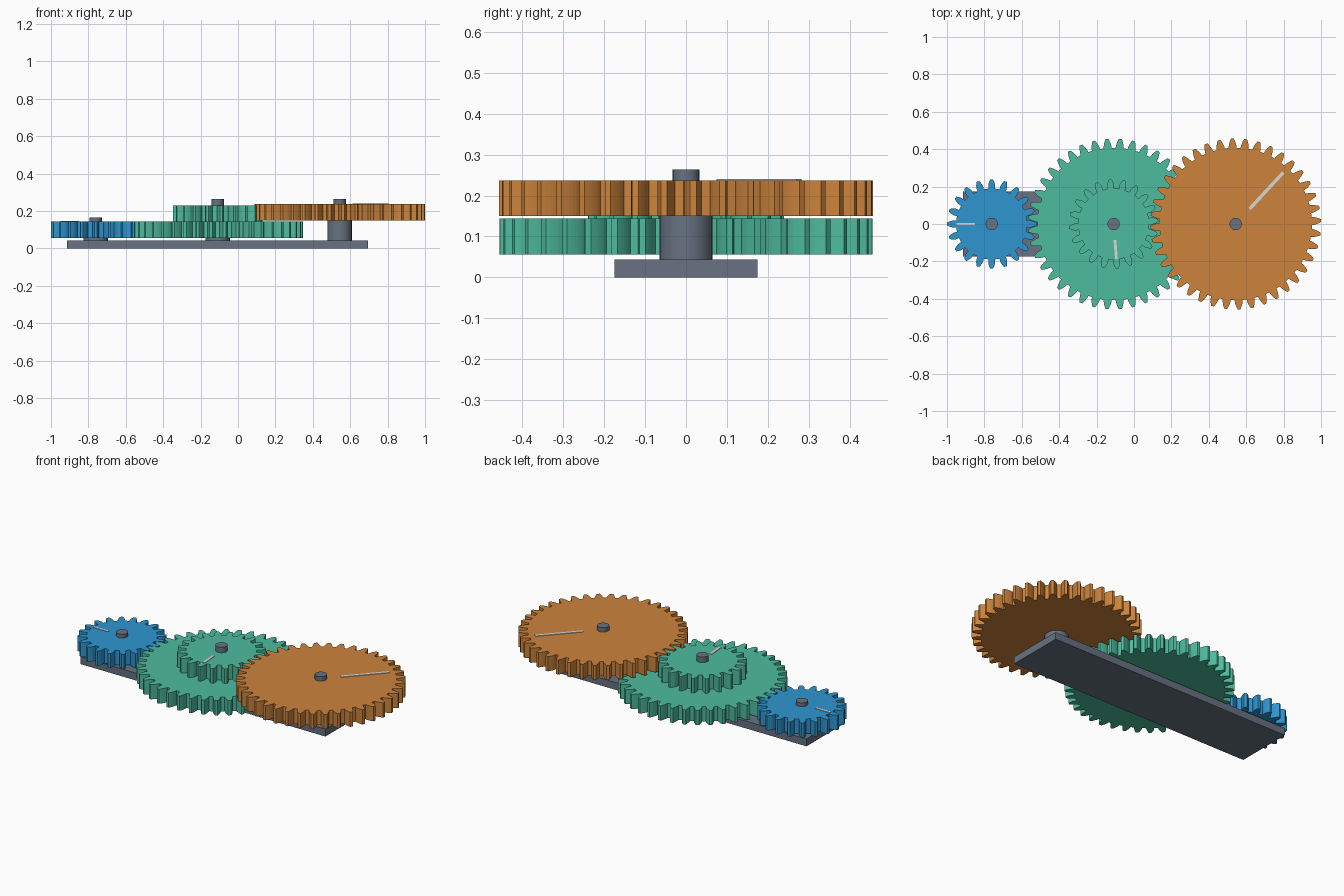
import bpy
import bmesh
import math
from mathutils import Matrix, Vector

if "Cube" in bpy.data.objects:
    bpy.data.objects.remove(bpy.data.objects["Cube"])

M = 0.02174                 # gear module: every size follows from it
PRESSURE = math.radians(20)
THICK = 4 * M
LOW_Z = 0.0565              # underside of lower gears
PINION_Z = LOW_Z + THICK    # pinion sits on the idler wheel
HIGH_Z = PINION_Z + 0.3 * M
BASE_TOP = 2 * M

X_DRIVE = -1 + 11 * M
X_IDLER = X_DRIVE + 30 * M
X_OUTPUT = X_IDLER + 30 * M


def material(name, rgb):
    mat = bpy.data.materials.new(name)
    mat.use_nodes = True
    mat.diffuse_color = (*rgb, 1)
    mat.node_tree.nodes["Principled BSDF"].inputs["Base Color"].default_value = (*rgb, 1)
    return mat


BLUE = material("blue", (0.027, 0.305, 0.64))
GREEN = material("green", (0.076, 0.503, 0.342))
ORANGE = material("orange", (0.61, 0.231, 0.045))
GREY = material("slate grey", (0.135, 0.168, 0.22))
LIGHT = material("pale grey", (0.68, 0.68, 0.66))


def finish(bm, name, mat):
    bmesh.ops.recalc_face_normals(bm, faces=bm.faces)
    mesh = bpy.data.meshes.new(name)
    bm.to_mesh(mesh)
    bm.free()
    mesh.materials.append(mat)
    obj = bpy.data.objects.new(name, mesh)
    bpy.context.collection.objects.link(obj)
    return obj


def box(name, mat, lo, hi, turn=0, pivot=(0, 0, 0)):
    lo, hi = Vector(lo), Vector(hi)
    bm = bmesh.new()
    place = (Matrix.Translation(pivot) @ Matrix.Rotation(turn, 4, "Z")
             @ Matrix.Translation((lo + hi) / 2) @ Matrix.Diagonal((*(hi - lo), 1)))
    bmesh.ops.create_cube(bm, size=1, matrix=place)
    return finish(bm, name, mat)


def cylinder(name, x, radius, z0, z1):
    bm = bmesh.new()
    bmesh.ops.create_cone(bm, cap_ends=True, segments=24, radius1=radius, radius2=radius,
                          depth=z1 - z0, matrix=Matrix.Translation((x, 0, (z0 + z1) / 2)))
    obj = finish(bm, name, GREY)
    bpy.context.view_layer.objects.active = obj
    obj.select_set(True)
    bpy.ops.object.shade_smooth_by_angle()
    obj.select_set(False)


def involute(angle):
    return math.tan(angle) - angle


def gear(name, mat, x, teeth, z0, z1, turn):
    """Involute spur gear, one tooth centred on the turn angle."""
    pitch = teeth * M / 2
    base = pitch * math.cos(PRESSURE)
    root, tip = pitch - 1.25 * M, pitch + M
    flank = []
    for i in range(6):
        r = root + (tip - root) * i / 5
        pressure = math.acos(min(1, base / r))
        half = math.pi / (2 * teeth) * 0.97 + involute(PRESSURE) - involute(pressure)
        flank.append((r, half))
    tooth = [(r, -a) for r, a in flank] + [(r, a) for r, a in reversed(flank)]
    bm = bmesh.new()
    verts = []
    for k in range(teeth):
        mid = turn + k * math.tau / teeth
        for r, a in tooth:
            verts.append(bm.verts.new((x + r * math.cos(mid + a), r * math.sin(mid + a), z0)))
    face = bm.faces.new(verts)
    side = bmesh.ops.extrude_face_region(bm, geom=[face], use_keep_orig=True)
    moved = [v for v in side["geom"] if isinstance(v, bmesh.types.BMVert)]
    bmesh.ops.translate(bm, verts=moved, vec=(0, 0, z1 - z0))
    finish(bm, name, mat)


def pointer(name, x, z, turn, inner, outer, width):
    box(name, LIGHT, (inner, -width / 2, z - 0.002), (outer, width / 2, z + 0.003),
        turn, (x, 0, 0))


# Base plate
box("base_plate", GREY, (X_DRIVE - 7 * M, -8 * M, 0), (X_OUTPUT + 7 * M, 8 * M, BASE_TOP))

# Gears, each turned so that the teeth mesh
drive_turn = math.pi
idler_turn = math.radians(4.5) - drive_turn / 2
output_turn = math.radians(2.25) + drive_turn / 4
PINION_TOP = PINION_Z + THICK
gear("drive_gear", BLUE, X_DRIVE, 20, LOW_Z, PINION_Z, drive_turn)
gear("idler_wheel", GREEN, X_IDLER, 40, LOW_Z, PINION_Z, idler_turn)
gear("idler_pinion", GREEN, X_IDLER, 20, PINION_Z, PINION_TOP, idler_turn)
gear("output_gear", ORANGE, X_OUTPUT, 40, HIGH_Z, HIGH_Z + THICK, output_turn)

# Pale pointer marks on the gear tops
pointer("drive_pointer", X_DRIVE, PINION_Z, drive_turn, 0.09, 0.187, 0.013)
pointer("idler_pointer", X_IDLER, PINION_TOP, idler_turn, 0.086, 0.187, 0.015)
pointer("output_pointer", X_OUTPUT, HIGH_Z + THICK, output_turn, 0.11, 0.375, 0.018)

# Spacer collars and shafts
for label, x, under, top in (("drive", X_DRIVE, LOW_Z, 0.166),
                             ("idler", X_IDLER, LOW_Z, 0.263),
                             ("output", X_OUTPUT, HIGH_Z, 0.263)):
    cylinder(label + "_spacer", x, 3 * M, BASE_TOP, under)
    cylinder(label + "_shaft", x, 1.5 * M, BASE_TOP, top)
